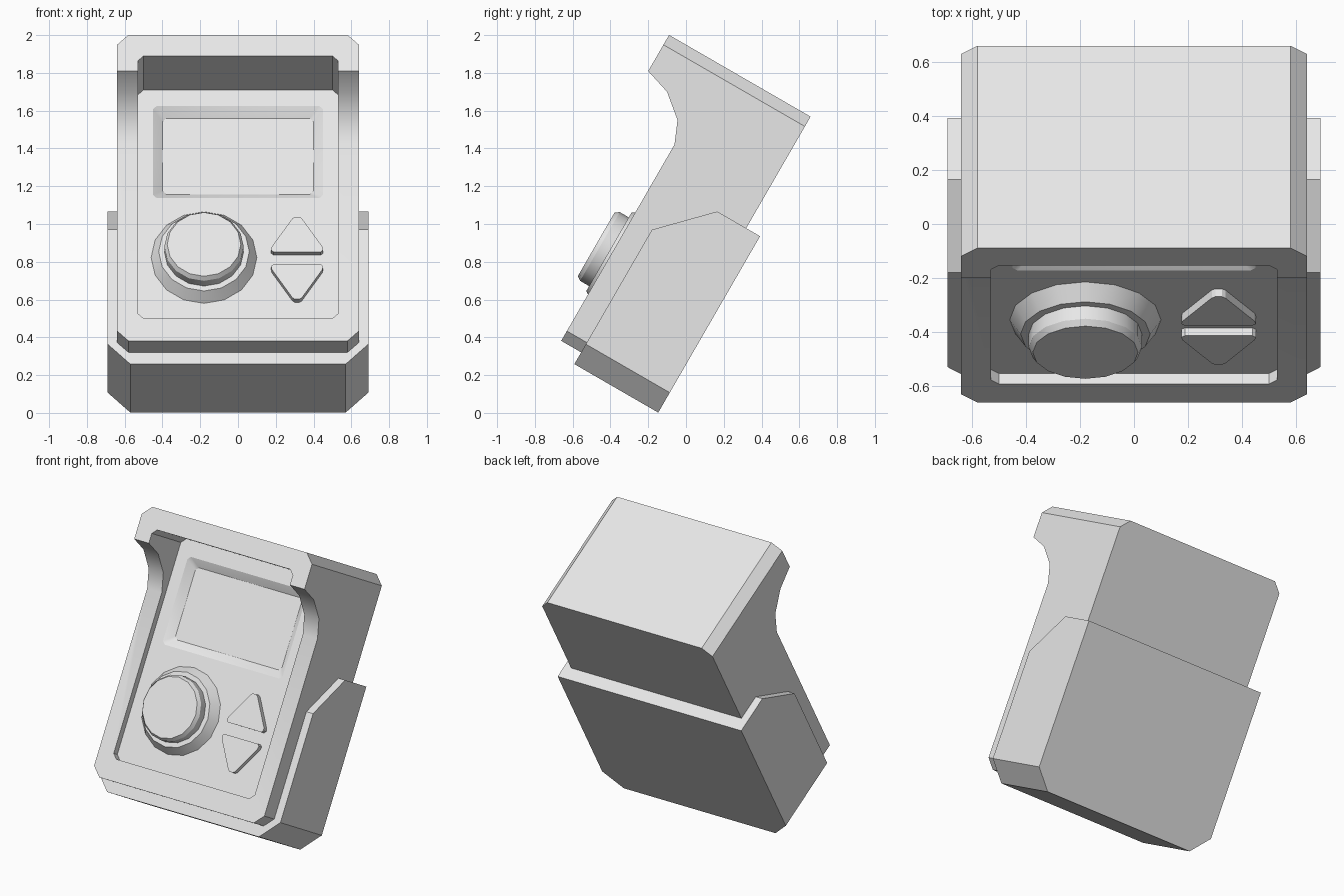
import bpy, bmesh, math
from mathutils import Matrix

if "Cube" in bpy.data.objects:
    bpy.data.objects.remove(bpy.data.objects["Cube"])

# Everything is modelled upright (x across, y depth, z height), then leaned back
LEAN = Matrix.Rotation(math.radians(-30), 4, 'X')
PANEL = -0.718   # depth of the sunken control panel

grey = bpy.data.materials.new("light grey")
grey.use_nodes = True
grey.diffuse_color = (0.8, 0.8, 0.8, 1)
grey.node_tree.nodes["Principled BSDF"].inputs["Base Color"].default_value = (0.8, 0.8, 0.8, 1)


def loft(name, rings):
    """Closed solid through a list of matching point rings."""
    bm = bmesh.new()
    loops = [[bm.verts.new(p) for p in ring] for ring in rings]
    bm.faces.new(loops[0])
    bm.faces.new(loops[-1])
    for a, b in zip(loops, loops[1:]):
        for i in range(len(a)):
            j = (i + 1) % len(a)
            bm.faces.new((a[i], a[j], b[j], b[i]))
    bmesh.ops.recalc_face_normals(bm, faces=bm.faces)
    mesh = bpy.data.meshes.new(name)
    bm.to_mesh(mesh)
    bm.free()
    mesh.materials.append(grey)
    obj = bpy.data.objects.new(name, mesh)
    bpy.context.collection.objects.link(obj)
    obj.matrix_world = LEAN
    return obj


def side_prism(name, profile, half_width):
    return loft(name, [[(x, y, z) for y, z in profile] for x in (-half_width, half_width)])


def front_prism(name, outline, y0, y1):
    return loft(name, [[(x, y, z) for x, z in outline] for y in (y0, y1)])


def cut_rect(w, z0, z1, low, high):
    """Rectangle outline with chamfered lower and upper corners."""
    return [(-w + low, z0), (w - low, z0), (w, z0 + low), (w, z1 - high),
            (w - high, z1), (-w + high, z1), (-w, z1 - high), (-w, z0 + low)]


def carve(obj, tool, operation):
    bpy.context.view_layer.objects.active = obj
    mod = obj.modifiers.new("carve", 'BOOLEAN')
    mod.operation, mod.object, mod.solver = operation, tool, 'EXACT'
    bpy.ops.object.modifier_apply(modifier=mod.name)
    bpy.data.objects.remove(tool)


def smooth(obj, angle):
    bpy.ops.object.select_all(action='DESELECT')
    obj.select_set(True)
    bpy.context.view_layer.objects.active = obj
    bpy.ops.object.shade_smooth_by_angle(angle=math.radians(angle))


# Main housing with overhanging hood
housing = side_prism("housing", [
    (-0.213, 0), (-0.763, 0), (-0.763, 1.2), (-0.814, 1.32), (-0.937, 1.422),
    (-1.078, 1.467), (-1.078, 1.688), (-0.213, 1.688)], 0.64)
carve(housing, front_prism("corner_tool", cut_rect(0.64, 0, 1.688, 0.06, 0.06), -1.3, 0), 'INTERSECT')

# Sunken control panel
carve(housing, front_prism("panel_tool", cut_rect(0.53, 0.137, 1.56, 0.03, 0.03), -1.3, PANEL), 'DIFFERENCE')

# Screen recess with sloping walls
steps = [(-0.05, -0.05), (0, 0), (0.05, 0.045)]
screen = [[(x, PANEL + depth, z) for x, z in
           cut_rect(0.45 - inset, 0.898 + inset, 1.462 - inset, 0.02, 0.02)]
          for inset, depth in steps]
carve(housing, loft("screen_tool", screen), 'DIFFERENCE')
smooth(housing, 32)

# Rear sleeve around the lower half
sleeve = side_prism("rear_sleeve", [
    (-0.128, -0.072), (-0.641, -0.072), (-0.641, 0.75), (-0.39, 1.006), (-0.128, 1.006)], 0.69)
carve(sleeve, front_prism("sleeve_tool", [
    (-0.57, -0.072), (0.57, -0.072), (0.69, 0.05), (0.69, 1.2), (-0.69, 1.2), (-0.69, 0.05)],
    -1, 0.2), 'INTERSECT')


# Round dial: sloped collar and bevelled knob
def turned(name, sections, sides=16):
    rings = [[(-0.18 + r * math.cos(math.tau * i / sides), y,
               0.535 + r * math.sin(math.tau * i / sides)) for i in range(sides)]
             for r, y in sections]
    smooth(loft(name, rings), 30)


turned("dial_collar", [(0.28, PANEL + 0.01), (0.28, PANEL), (0.24, -0.78)])
turned("dial_knob", [(0.21, -0.77), (0.21, -0.835), (0.195, -0.858)])

# Triangular up and down buttons
for name, base, way in (("up_button", 0.55, 1), ("down_button", 0.475, -1)):
    half = [(0.125, 0), (0.138, 0.012), (0.134, 0.032), (0.025, 0.205), (0.012, 0.214)]
    shape = half + [(-x, z) for x, z in reversed(half)]
    front_prism(name, [(0.313 + x, base + way * z) for x, z in shape], PANEL + 0.01, -0.752)
